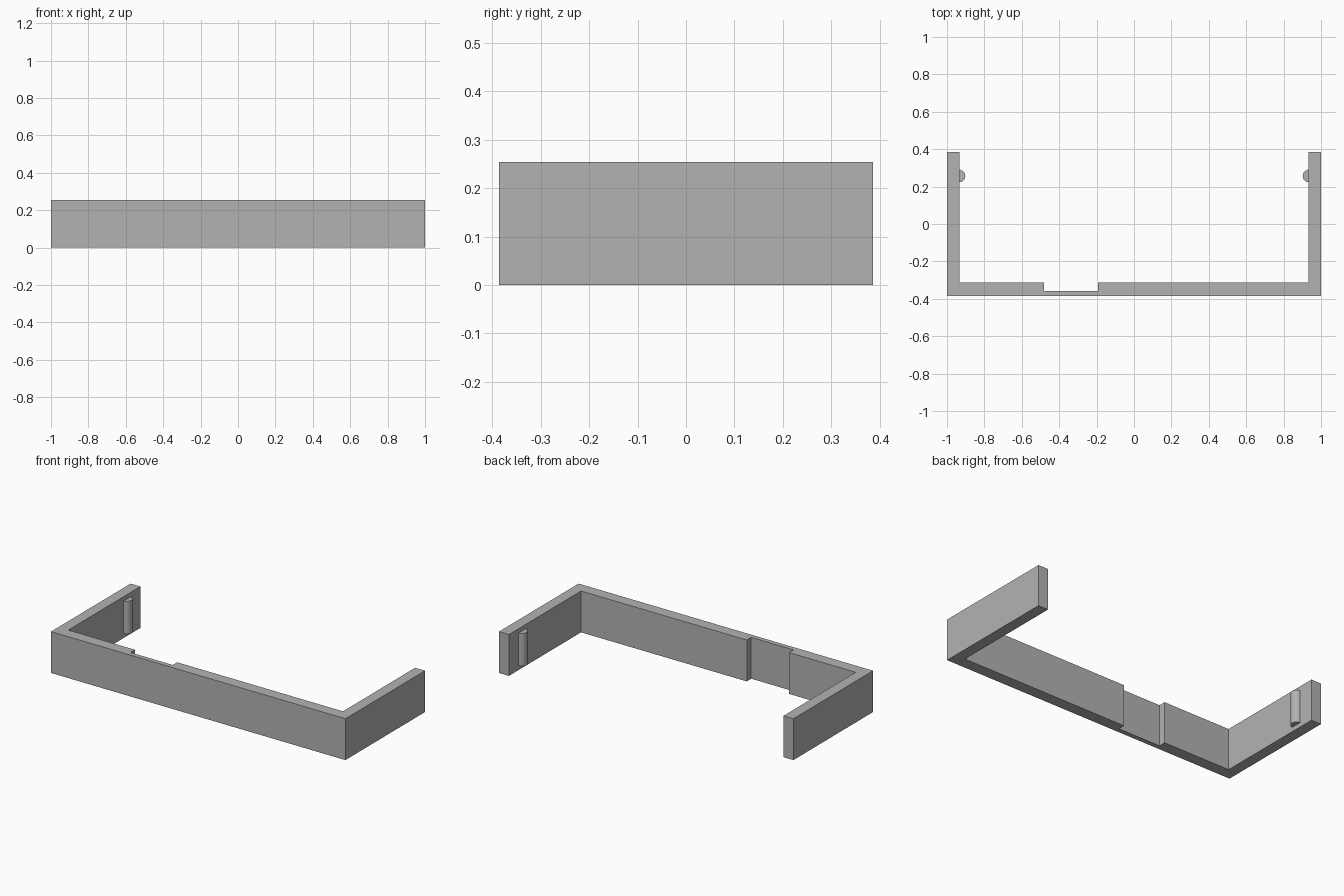
import bpy, bmesh
from math import sin, cos, pi

cube = bpy.data.objects.get("Cube")
if cube:
    bpy.data.objects.remove(cube, do_unlink=True)

HEIGHT = 0.254
DEPTH = 0.386    # half of the front-to-back size
INNER_X = 0.933  # inside face of the arms
INNER_Y = -0.314 # inside face of the front wall

grey = bpy.data.materials.new("plain grey")
grey.use_nodes = True
colour = (0.45, 0.45, 0.45, 1)
grey.diffuse_color = colour
grey.node_tree.nodes["Principled BSDF"].inputs["Base Color"].default_value = colour


def extrude_profile(name, outline, z_low, z_high):
    """Upright solid from a flat outline."""
    bm = bmesh.new()
    base = bm.faces.new([bm.verts.new((x, y, z_low)) for x, y in outline])
    grown = bmesh.ops.extrude_face_region(bm, geom=[base])["geom"]
    top = [v for v in grown if isinstance(v, bmesh.types.BMVert)]
    bmesh.ops.translate(bm, verts=top, vec=(0, 0, z_high - z_low))
    bmesh.ops.recalc_face_normals(bm, faces=bm.faces)
    mesh = bpy.data.meshes.new(name)
    bm.to_mesh(mesh)
    bm.free()
    mesh.materials.append(grey)
    obj = bpy.data.objects.new(name, mesh)
    bpy.context.collection.objects.link(obj)
    return obj


# U-shaped bracket with a shallow notch inside the front wall
notch_right, notch_left, notch_y = -0.48, -0.193, -0.357
extrude_profile("bracket", [
    (-1, -DEPTH), (1, -DEPTH), (1, DEPTH), (INNER_X, DEPTH),
    (INNER_X, INNER_Y), (notch_left, INNER_Y), (notch_left, notch_y),
    (notch_right, notch_y), (notch_right, INNER_Y), (-INNER_X, INNER_Y),
    (-INNER_X, DEPTH), (-1, DEPTH)], 0, HEIGHT)

# Half-round pegs on the inside of each arm
RADIUS, PEG_Y, STEPS, MARGIN = 0.034, 0.257, 16, 0.027
for name, side in (("left_peg", 1), ("right_peg", -1)):
    arc = [(side * (INNER_X + 0.003 - RADIUS * sin(pi * i / STEPS)),
            PEG_Y + RADIUS * cos(pi * i / STEPS)) for i in range(STEPS + 1)]
    peg = extrude_profile(name, arc, MARGIN, HEIGHT - MARGIN)
    bpy.ops.object.select_all(action="DESELECT")
    peg.select_set(True)
    bpy.context.view_layer.objects.active = peg
    bpy.ops.object.shade_smooth_by_angle(angle=pi / 6)
